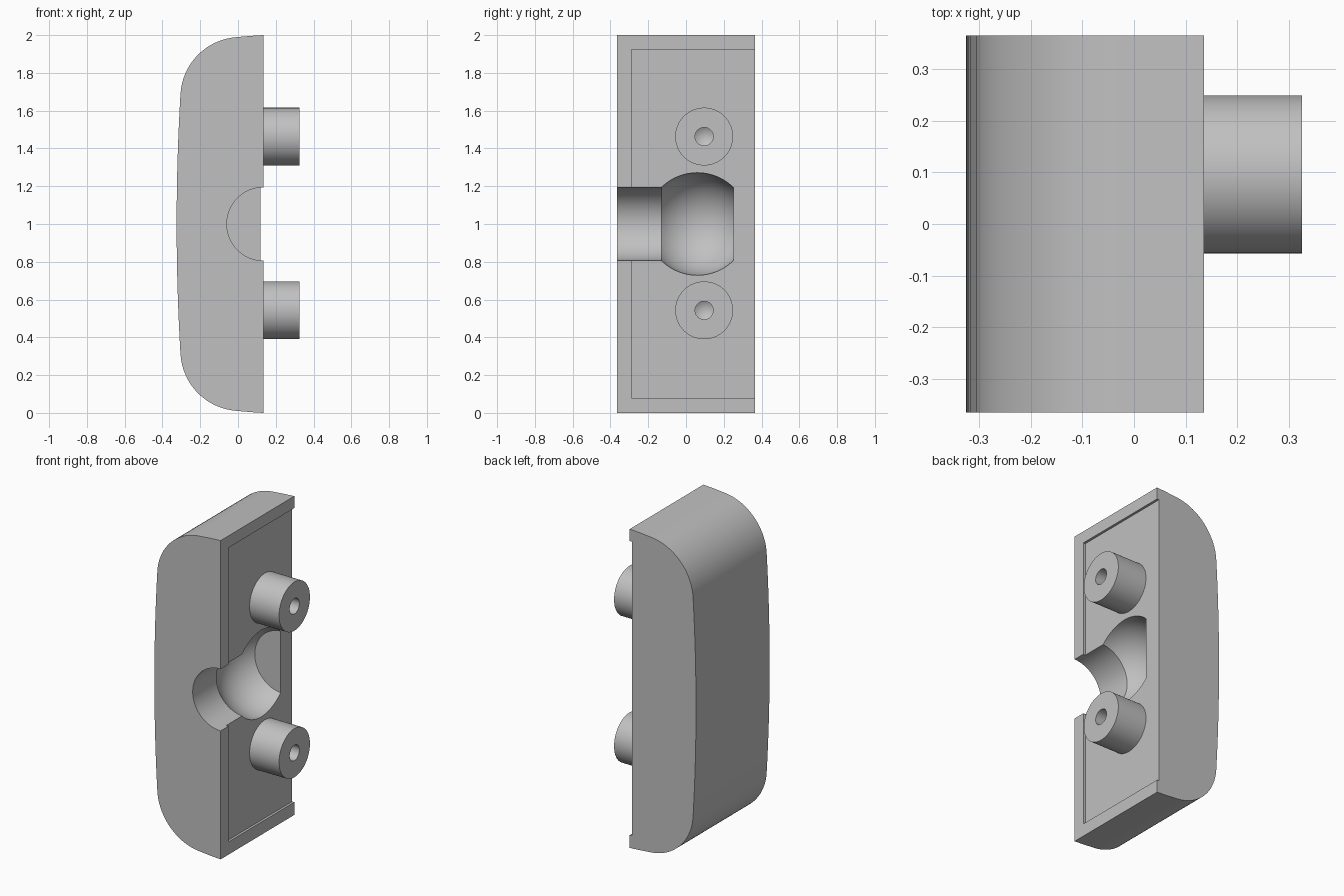
import bpy, bmesh
from math import pi, sin, cos, asin, sqrt, radians
from mathutils import Matrix, Vector

if "Cube" in bpy.data.objects:
    bpy.data.objects.remove(bpy.data.objects["Cube"], do_unlink=True)

FACE_X = 0.135        # rim plane of the flat side
FLOOR_X = 0.12        # recessed floor of the flat side
HALF_Y = 0.365
MID_Z = 1.0

grey = bpy.data.materials.new("plain grey")
grey.use_nodes = True
grey.diffuse_color = (0.53, 0.53, 0.53, 1)
grey.node_tree.nodes["Principled BSDF"].inputs["Base Color"].default_value = (0.53, 0.53, 0.53, 1)


def finish(name, bm):
    bmesh.ops.remove_doubles(bm, verts=bm.verts, dist=1e-5)
    bmesh.ops.recalc_face_normals(bm, faces=bm.faces)
    mesh = bpy.data.meshes.new(name)
    bm.to_mesh(mesh)
    bm.free()
    mesh.materials.append(grey)
    obj = bpy.data.objects.new(name, mesh)
    bpy.context.collection.objects.link(obj)
    return obj


def prism(name, outline, y0, y1):
    """Extrude an (x, z) outline along y."""
    bm = bmesh.new()
    face = bm.faces.new([bm.verts.new((x, y0, z)) for x, z in outline])
    side = bmesh.ops.extrude_face_region(bm, geom=[face])["geom"]
    moved = [v for v in side if isinstance(v, bmesh.types.BMVert)]
    bmesh.ops.translate(bm, verts=moved, vec=(0, y1 - y0, 0))
    return finish(name, bm)


def lathe(name, profile, axis, origin, steps=64):
    """Turn (radius, distance) points about an axis through origin."""
    bm = bmesh.new()
    verts = [bm.verts.new((r, 0, d)) for r, d in profile]
    edges = [bm.edges.new(pair) for pair in zip(verts, verts[1:])]
    bmesh.ops.spin(bm, geom=verts + edges, cent=(0, 0, 0), axis=(0, 0, 1),
                   angle=2 * pi, steps=steps)
    turn = Vector((0, 0, 1)).rotation_difference(Vector(axis)).to_matrix().to_4x4()
    bm.transform(Matrix.Translation(origin) @ turn)
    return finish(name, bm)


def select(obj):
    bpy.ops.object.select_all(action='DESELECT')
    obj.select_set(True)
    bpy.context.view_layer.objects.active = obj


def cut(obj, cutter):
    cutter.hide_render = True
    mod = obj.modifiers.new("cut", 'BOOLEAN')
    mod.operation = 'DIFFERENCE'
    mod.solver = 'EXACT'
    mod.object = cutter
    select(obj)
    bpy.ops.object.modifier_apply(modifier=mod.name)
    bpy.data.objects.remove(cutter, do_unlink=True)


# Body: shallow bowed back, round corners, nearly flat ends
upper = [(FACE_X, 2.0), (0.07, 1.996)]
for i in range(19):
    a = radians(94 + (176.6 - 94) * i / 18)
    upper.append((0.015 + 0.32 * cos(a), 1.67 + 0.32 * sin(a)))
bow_x, bow_z = upper[-1]
bow_h = bow_z - MID_Z
for i in range(1, 9):
    t = 1 - i / 8
    upper.append((-0.325 + (bow_x + 0.325) * t * t, MID_Z + bow_h * t))
lower = [(x, 2 * MID_Z - z) for x, z in reversed(upper[:-1])]
body = prism("body", upper + lower, -HALF_Y, HALF_Y)

# Shallow recess in the flat side, open at the back
recess = prism("recess_cutter",
               [(FLOOR_X, 0.08), (0.3, 0.08), (0.3, 1.925), (FLOOR_X, 1.925)],
               -0.288, 0.5)
cut(body, recess)

# Ball socket with a round channel to the front
bore, ball, ball_y = 0.194, 0.272, 0.06
reach = asin(sqrt(ball ** 2 - bore ** 2) / ball)
profile = [(0, -0.5), (bore, -0.5)]
for i in range(25):
    a = reach * (i / 12 - 1)
    profile.append((ball * cos(a), ball_y + ball * sin(a)))
profile.append((0, profile[-1][1]))
cut(body, lathe("socket_cutter", profile, (0, 1, 0), (FACE_X, 0, MID_Z), 96))

# Two pegs with drilled holes
peg_profile = [(0, 0.11), (0.153, 0.11), (0.153, 0.325), (0.048, 0.325),
               (0.048, 0.16), (0, 0.13)]
pegs = [lathe(name, peg_profile, (1, 0, 0), (0, 0.096, z))
        for name, z in (("upper_peg", 1.463), ("lower_peg", 0.543))]

for obj in [body] + pegs:
    select(obj)
    bpy.ops.object.shade_smooth_by_angle(angle=radians(25))
